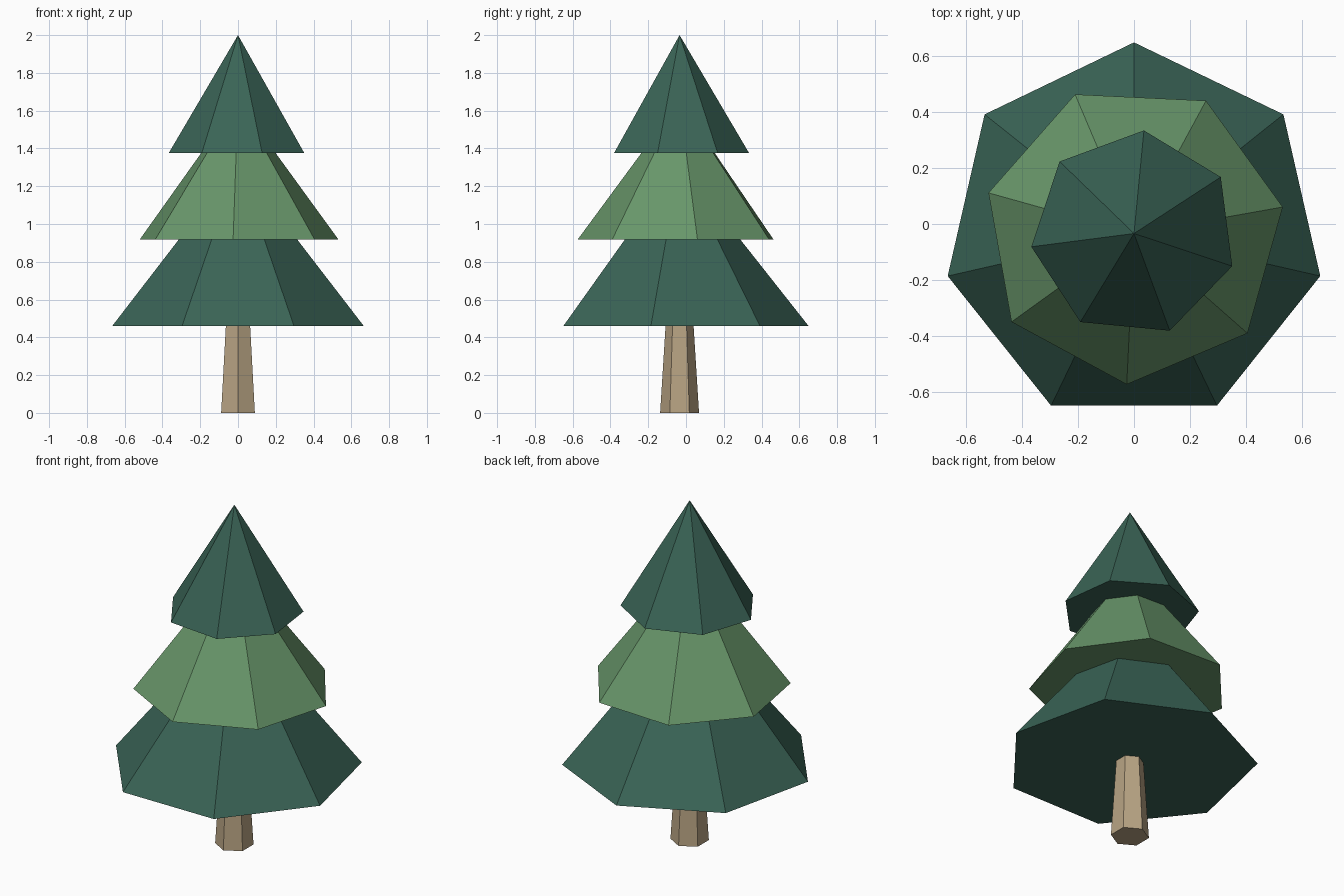
import bpy, bmesh
from math import cos, sin, radians, tau

if "Cube" in bpy.data.objects:
    bpy.data.objects.remove(bpy.data.objects["Cube"])

CENTRE_Y = -0.034


def material(name, rgb):
    m = bpy.data.materials.new(name)
    m.diffuse_color = (*rgb, 1)
    m.use_nodes = True
    m.node_tree.nodes["Principled BSDF"].inputs["Base Color"].default_value = m.diffuse_color
    return m


def prism(name, sides, start_deg, r0, z0, r1, z1, mat):
    """Tapered prism, or a pointed cone when r1 is zero."""
    bm = bmesh.new()

    def ring(r, z):
        angles = [radians(start_deg) + tau * i / sides for i in range(sides)]
        return [bm.verts.new((r * cos(a), r * sin(a), z)) for a in angles]

    low = ring(r0, z0)
    bm.faces.new(low[::-1])
    if r1 > 0:
        high = ring(r1, z1)
        bm.faces.new(high)
    else:
        tip = bm.verts.new((0, 0, z1))
    for i in range(sides):
        j = (i + 1) % sides
        upper = [high[j], high[i]] if r1 > 0 else [tip]
        bm.faces.new([low[i], low[j]] + upper)
    mesh = bpy.data.meshes.new(name)
    bm.to_mesh(mesh)
    bm.free()
    mesh.materials.append(mat)
    obj = bpy.data.objects.new(name, mesh)
    obj.location.y = CENTRE_Y
    bpy.context.collection.objects.link(obj)
    return obj


bark = material("bark", (0.48, 0.37, 0.23))
dark_green = material("dark_needles", (0.042, 0.127, 0.093))
light_green = material("light_needles", (0.138, 0.305, 0.144))

# Hexagonal tapered trunk
prism("trunk", 6, 90, 0.103, 0, 0.073, 0.48, bark)

# Seven-sided foliage cones, each turned a little
prism("lower_foliage", 7, 90, 0.683, 0.46, 0, 1.325, dark_green)
prism("middle_foliage", 7, 10.1, 0.54, 0.918, 0, 1.65, light_green)
prism("top_foliage", 7, 84.5, 0.37, 1.375, 0, 2.0, dark_green)
